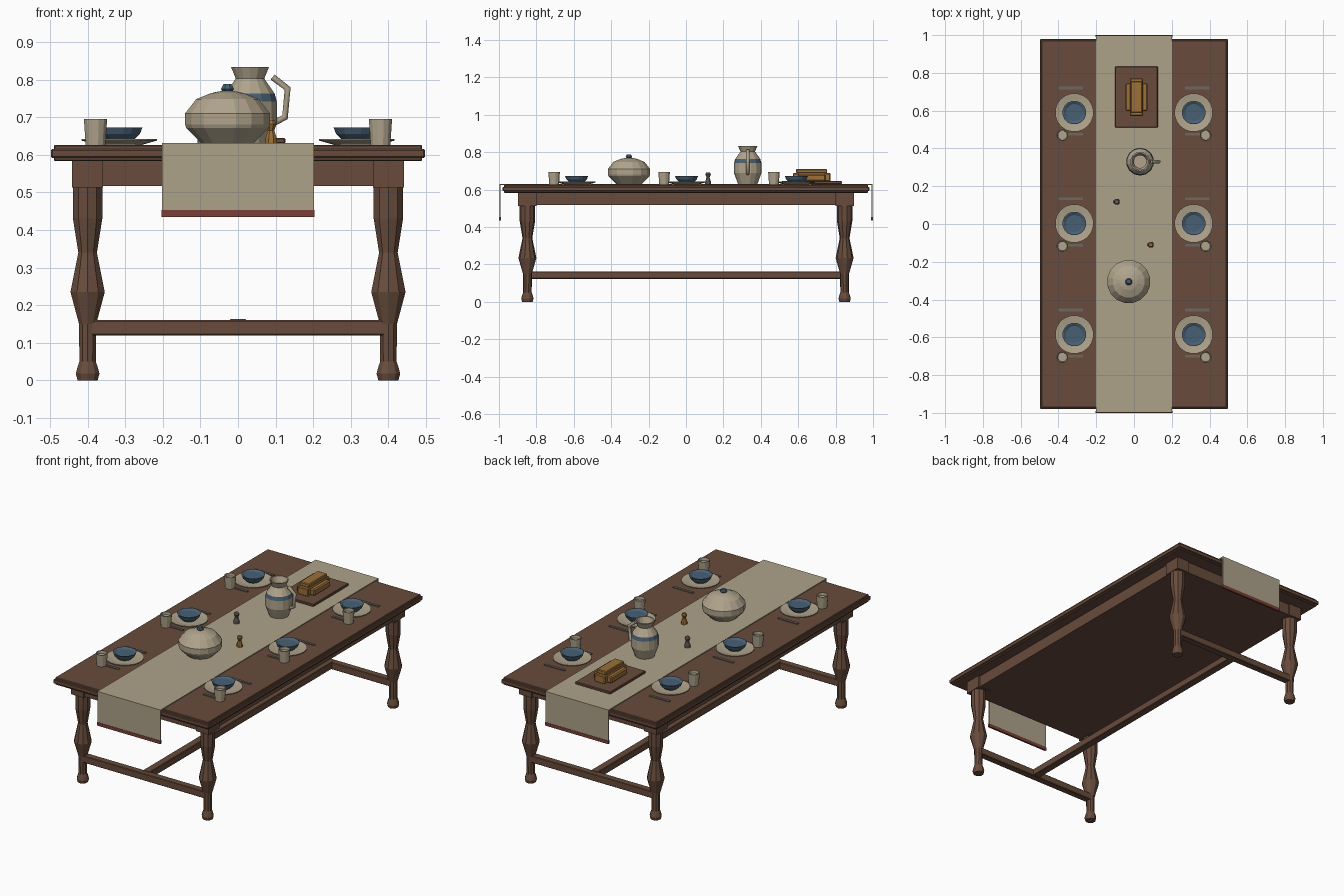
import bpy, bmesh, math
from mathutils import Vector

if "Cube" in bpy.data.objects:
    bpy.data.objects.remove(bpy.data.objects["Cube"], do_unlink=True)


def material(name, rgb):
    """Flat colour given as 0-255 display values, stored as linear."""
    lin = [((c / 255 + 0.055) / 1.055) ** 2.4 for c in rgb] + [1]
    m = bpy.data.materials.new(name)
    m.use_nodes = True
    m.diffuse_color = lin
    bsdf = m.node_tree.nodes["Principled BSDF"]
    bsdf.inputs["Base Color"].default_value = lin
    bsdf.inputs["Roughness"].default_value = 0.8
    return m


WOOD = material("brown wood", (104, 76, 60))
CLOTH = material("linen", (174, 162, 138))
HEM = material("red hem", (122, 64, 54))
CLAY = material("cream stoneware", (176, 164, 140))
BLUE = material("blue glaze", (72, 96, 116))
PEWTER = material("pewter", (108, 104, 96))
GOLD = material("golden crust", (156, 112, 56))


def finish(name, bm, mats):
    bmesh.ops.recalc_face_normals(bm, faces=bm.faces)
    mesh = bpy.data.meshes.new(name)
    bm.to_mesh(mesh)
    bm.free()
    for m in mats:
        mesh.materials.append(m)
    ob = bpy.data.objects.new(name, mesh)
    bpy.context.collection.objects.link(ob)
    return ob


def box(name, mat, center, size, bevel=0):
    bm = bmesh.new()
    bmesh.ops.create_cube(bm, size=1)
    for v in bm.verts:
        v.co = Vector(c + s * k for c, s, k in zip(center, size, v.co))
    if bevel:
        bmesh.ops.bevel(bm, geom=bm.edges[:], offset=bevel, segments=1, affect='EDGES')
    return finish(name, bm, [mat])


def slab(name, mat, x, y, hx, hy, z0, z1, bevel=0):
    return box(name, mat, (x, y, (z0 + z1) / 2), (2 * hx, 2 * hy, z1 - z0), bevel)


def turned(name, mats, x, y, profile, sides, band=None):
    """Lathe a (radius, height) profile with capped ends; one ring may take mats[1]."""
    bm = bmesh.new()
    rings = []
    for r, z in profile:
        rings.append([bm.verts.new((x + r * math.cos(a), y + r * math.sin(a), z))
                      for a in (2 * math.pi * (i + 0.5) / sides for i in range(sides))])
    for k, (low, high) in enumerate(zip(rings, rings[1:])):
        for i in range(sides):
            j = (i + 1) % sides
            f = bm.faces.new((low[i], low[j], high[j], high[i]))
            f.material_index = int(k == band)
    bm.faces.new(rings[0])
    bm.faces.new(rings[-1])
    return finish(name, bm, mats)


# Table top with a proud edge band, and the apron block below
TOP = 0.626
slab("table_top", WOOD, 0, 0, 0.49, 0.972, 0.583, TOP, 0.003)
slab("table_edge", WOOD, 0, 0, 0.497, 0.98, 0.592, 0.615, 0.003)
slab("apron", WOOD, 0, 0, 0.43, 0.89, 0.517, 0.584)

# Turned legs with square blocks at the top
LEG = [(0.028, 0), (0.033, 0.018), (0.028, 0.036), (0.023, 0.05), (0.024, 0.15),
       (0.048, 0.235), (0.026, 0.34), (0.041, 0.43), (0.041, 0.52)]
for sx, side in ((1, "left"), (-1, "right")):
    for sy, end in ((-1, "front"), (1, "back")):
        x, y = sx * 0.4, sy * 0.848
        turned(f"{end}_{side}_leg", [WOOD], x, y, LEG, 10)
        slab(f"{end}_{side}_leg_block", WOOD, x, y, 0.041, 0.05, 0.513, 0.584)

# H-shaped stretcher
for sy, end in ((-1, "front"), (1, "back")):
    slab(f"{end}_stretcher", WOOD, 0, sy * 0.848, 0.4, 0.02, 0.12, 0.16, 0.003)
slab("long_stretcher", WOOD, 0, 0, 0.022, 0.84, 0.123, 0.163, 0.003)

# Runner with hanging ends and hems
slab("runner", CLOTH, 0, 0, 0.202, 0.998, 0.624, 0.631)
for sy, end in ((-1, "front"), (1, "back")):
    slab(f"{end}_runner_drop", CLOTH, 0, sy * 0.9945, 0.202, 0.0035, 0.45, 0.628)
    slab(f"{end}_runner_hem", HEM, 0, sy * 0.9945, 0.203, 0.0055, 0.434, 0.453)

# Six place settings
PLATE = [(0.06, TOP), (0.102, 0.638), (0.102, 0.642), (0.065, 0.636)]
BOWL = [(0.036, 0.636), (0.056, 0.655), (0.063, 0.673), (0.057, 0.673), (0.045, 0.666)]
CUP = [(0.027, TOP), (0.032, 0.695), (0.027, 0.695), (0.025, 0.68)]
for sx, side in ((1, "left"), (-1, "right")):
    for n, y in enumerate((-0.585, 0.003, 0.59), 1):
        tag = f"{side}_{n}"
        turned(f"plate_{tag}", [CLAY], sx * 0.316, y, PLATE, 20)
        turned(f"bowl_{tag}", [BLUE], sx * 0.316, y, BOWL, 16)
        turned(f"cup_{tag}", [CLAY], sx * 0.379, y - 0.12, CUP, 12)
        slab(f"knife_{tag}", PEWTER, sx * 0.335, y + 0.13, 0.064, 0.007, TOP, 0.631)
        slab(f"fork_{tag}", PEWTER, sx * 0.335, y - 0.115, 0.064, 0.007, TOP, 0.631)

# Covered serving pot with a knob
turned("serving_pot", [CLAY], -0.028, -0.305,
       [(0.07, 0.63), (0.112, 0.672), (0.115, 0.68), (0.115, 0.71),
        (0.085, 0.748), (0.045, 0.764), (0.016, 0.77)], 16)
turned("pot_knob", [BLUE], -0.028, -0.305,
       [(0.012, 0.766), (0.019, 0.775), (0.012, 0.788)], 8)

# Pitcher with a blue band and an angular handle
PX, PY = 0.032, 0.33
turned("pitcher", [CLAY, BLUE], PX, PY,
       [(0.052, 0.63), (0.074, 0.69), (0.073, 0.742), (0.067, 0.763), (0.039, 0.803),
        (0.052, 0.834), (0.045, 0.834), (0.034, 0.803), (0.034, 0.77)], 14, band=2)
curve = bpy.data.curves.new("pitcher_handle", 'CURVE')
curve.dimensions = '3D'
curve.bevel_depth = 0.01
curve.bevel_resolution = 1
curve.use_fill_caps = True
path = [(0.06, 0.807), (0.1, 0.776), (0.093, 0.7), (0.065, 0.686)]
spline = curve.splines.new('POLY')
spline.points.add(len(path) - 1)
for p, (dx, z) in zip(spline.points, path):
    p.co = (PX + dx, PY, z, 1)
curve.materials.append(CLAY)
bpy.context.collection.objects.link(bpy.data.objects.new("pitcher_handle", curve))

# Shakers
SHAKER = [(0.017, 0.63), (0.016, 0.645), (0.009, 0.665), (0.016, 0.682), (0.01, 0.692)]
turned("grey_shaker", [PEWTER], -0.092, 0.118, SHAKER, 8)
turned("gold_shaker", [GOLD], 0.088, -0.11, SHAKER, 8)

# Bread on its board
BX, BY = 0.013, 0.672
slab("bread_board", WOOD, BX, BY, 0.113, 0.162, 0.63, 0.645, 0.003)
slab("loaf_base", GOLD, BX, BY, 0.058, 0.074, 0.644, 0.682, 0.006)
slab("loaf_length", GOLD, BX, BY, 0.034, 0.1, 0.644, 0.688, 0.004)
slab("loaf_crown", GOLD, BX, BY, 0.031, 0.083, 0.687, 0.71, 0.004)
